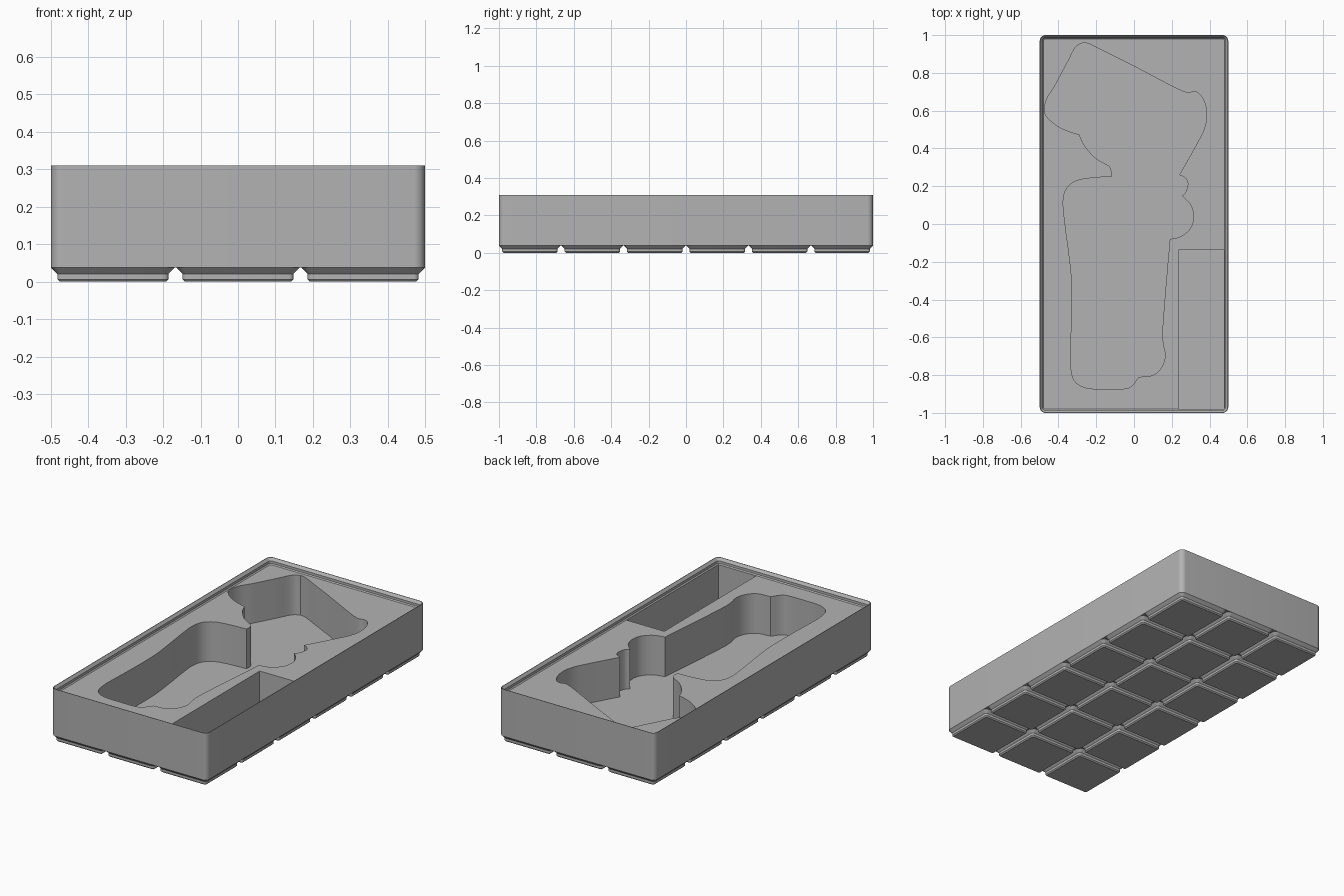
import bpy
import bmesh
import math
from mathutils import Vector

if "Cube" in bpy.data.objects:
    bpy.data.objects.remove(bpy.data.objects["Cube"])

UNIT = 2 / 251.5          # one millimetre of the storage-bin system
PITCH = 42 * UNIT         # spacing of the feet
COLS, ROWS = 3, 6
HALF_X, HALF_Y = 0.499, 1.0
CORNER = 0.03
BODY_BASE, FILL_TOP, RIM_TOP = 0.038, 0.275, 0.31
FLOOR = 0.045

grey = bpy.data.materials.new("plain grey")
grey.use_nodes = True
shade = (0.45, 0.45, 0.45, 1)
grey.diffuse_color = shade
grey.node_tree.nodes["Principled BSDF"].inputs["Base Color"].default_value = shade


def rounded_ring(hx, hy, r, z, steps=8):
    """Points of a rounded rectangle, counter-clockwise."""
    ring = []
    for quarter, (sx, sy) in enumerate([(1, 1), (-1, 1), (-1, -1), (1, -1)]):
        for i in range(steps + 1):
            a = (quarter + i / steps) * math.pi / 2
            ring.append(Vector((sx * (hx - r) + r * math.cos(a),
                                sy * (hy - r) + r * math.sin(a), z)))
    return ring


def loft(name, rings, cap_end=True, place=(0, 0, 0)):
    """Skin a stack of equal rings and close the ends."""
    bm = bmesh.new()
    loops = [[bm.verts.new(p) for p in ring] for ring in rings]
    count = len(loops[0])
    for low, high in zip(loops, loops[1:]):
        for i in range(count):
            j = (i + 1) % count
            bm.faces.new((low[i], low[j], high[j], high[i]))
    bm.faces.new(loops[0][::-1])
    if cap_end:
        bm.faces.new(loops[-1])
        bmesh.ops.recalc_face_normals(bm, faces=bm.faces)
    mesh = bpy.data.meshes.new(name)
    bm.to_mesh(mesh)
    bm.free()
    mesh.materials.append(grey)
    obj = bpy.data.objects.new(name, mesh)
    obj.location = place
    bpy.context.collection.objects.link(obj)
    return obj


def smooth_run(points, steps=5):
    """Catmull-Rom curve through one run, leaving out its last point."""
    p = [Vector(q) for q in points]
    p = [2 * p[0] - p[1]] + p + [2 * p[-1] - p[-2]]
    out = []
    for a, b, c, d in zip(p, p[1:], p[2:], p[3:]):
        for i in range(steps):
            t = i / steps
            out.append(0.5 * (2 * b + (c - a) * t
                              + (2 * a - 5 * b + 4 * c - d) * t ** 2
                              + (3 * b - a - 3 * c + d) * t ** 3))
    return out


def smooth(obj):
    bpy.ops.object.select_all(action="DESELECT")
    obj.select_set(True)
    bpy.context.view_layer.objects.active = obj
    bpy.ops.object.shade_smooth_by_angle(angle=math.radians(30))


# Tray body with a stepped stacking rim: (inset, height) profile
profile = [(0, BODY_BASE), (0, RIM_TOP), (0.003, RIM_TOP), (0.015, 0.295),
           (0.015, 0.281), (0.0207, FILL_TOP)]
tray = loft("tray_body", [rounded_ring(HALF_X - d, HALF_Y - d, CORNER - d, z)
                          for d, z in profile])

# Tool pocket outline: smooth runs that meet at sharp corners
runs = [
    # upper left lobe
    [(-.27, .96), (-.31, .935), (-.35, .86), (-.385, .795), (-.42, .73),
     (-.46, .665), (-.475, .6), (-.45, .555), (-.39, .51), (-.32, .482),
     (-.29, .475)],
    # neck
    [(-.29, .475), (-.265, .42), (-.21, .355), (-.15, .317), (-.13, .305),
     (-.12, .28), (-.12, .25)],
    # handle
    [(-.12, .25), (-.21, .245), (-.3, .23), (-.355, .19), (-.375, .12),
     (-.365, 0), (-.345, -.15), (-.33, -.3), (-.33, -.5), (-.335, -.65),
     (-.335, -.75), (-.315, -.83), (-.25, -.868), (-.15, -.873),
     (-.05, -.872), (-.01, -.855), (.025, -.81)],
    [(.025, -.81), (.1, -.8), (.145, -.76), (.165, -.7), (.155, -.64),
     (.15, -.58), (.16, -.43), (.175, -.25), (.19, -.08)],
    # side bulges
    [(.19, -.08), (.25, -.065), (.3, -.02), (.315, .04), (.3, .1), (.255, .15)],
    [(.255, .15), (.275, .17), (.285, .215), (.27, .245), (.24, .26)],
    # upper right lobe
    [(.24, .26), (.28, .33), (.33, .42), (.37, .5), (.385, .57), (.375, .64),
     (.345, .69), (.315, .7), (.28, .695), (.2, .73), (0, .835),
     (-.12, .895), (-.23, .95), (-.27, .96)],
]
outline = [p for run in runs for p in smooth_run(run)]

# Side compartment outline
left, right, front, back = 0.235, HALF_X - 0.0215, -HALF_Y + 0.0215, -0.137
box = [(left, front), (right, front), (right, back), (left, back)]

for name, shape in (("pocket_cutter", outline), ("compartment_cutter", box)):
    cutter = loft(name, [[Vector((p[0], p[1], z)) for p in shape]
                         for z in (FLOOR, FILL_TOP + 0.003)])
    cut = tray.modifiers.new(name, "BOOLEAN")
    cut.operation = "DIFFERENCE"
    cut.solver = "EXACT"
    cut.object = cutter
    bpy.context.view_layer.objects.active = tray
    bpy.ops.object.modifier_apply(modifier=name)
    bpy.data.objects.remove(cutter)
smooth(tray)

# Grid of stepped feet: (half width, corner radius, height) in millimetres
steps = [(17.8, 0.8, 0), (18.6, 1.6, 0.8), (18.6, 1.6, 2.6), (20.75, 3.75, 4.78)]
for col in range(COLS):
    for row in range(ROWS):
        spot = ((col - (COLS - 1) / 2) * PITCH, (row - (ROWS - 1) / 2) * PITCH, 0)
        foot = loft(f"foot_{col + 1}_{row + 1}",
                    [rounded_ring(h * UNIT, h * UNIT, r * UNIT, z * UNIT, 5)
                     for h, r, z in steps], cap_end=False, place=spot)
        smooth(foot)
